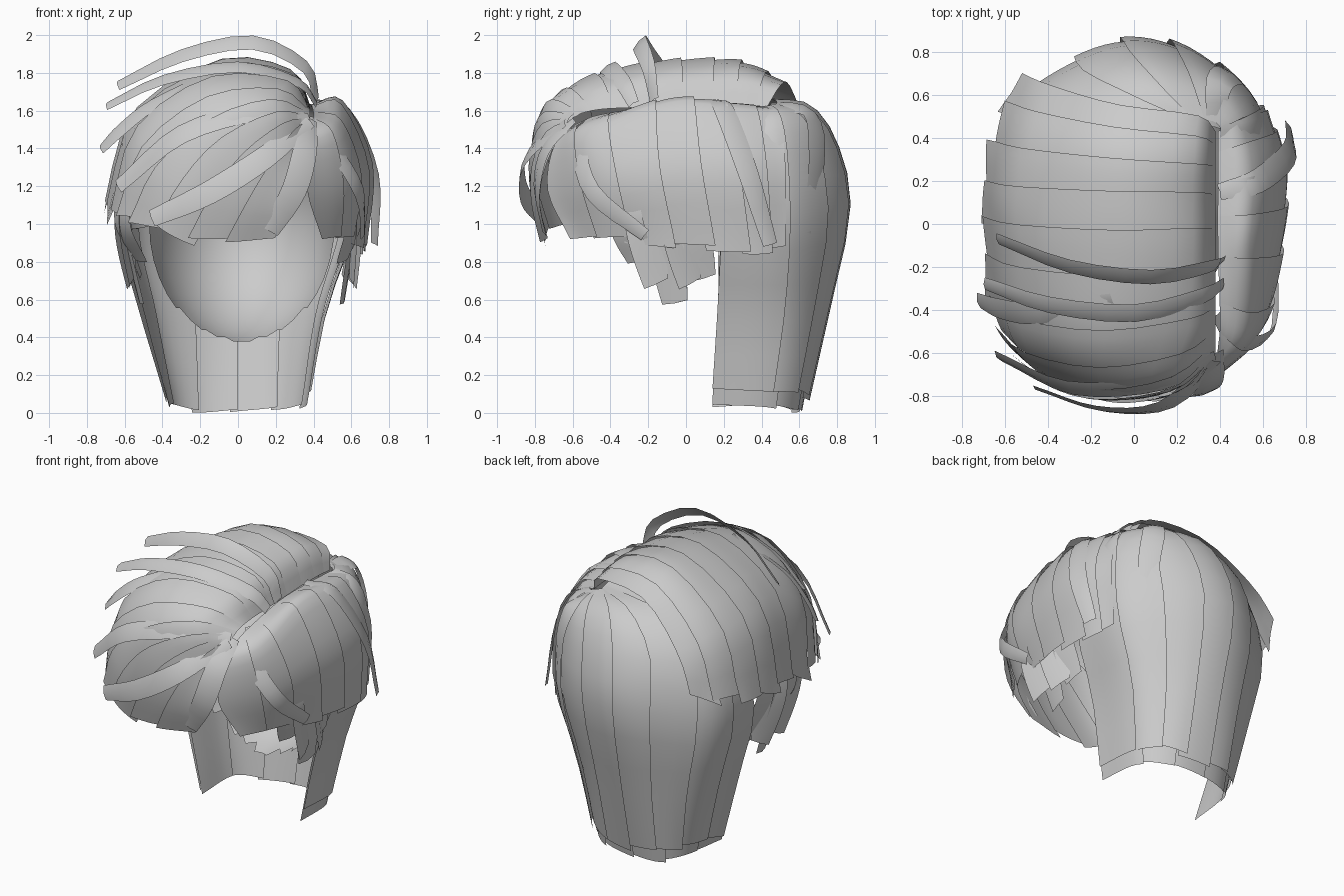
import bpy, bmesh, math, random
from mathutils import Vector

random.seed(4)
MID = Vector((0, 0.05, 1.0))

hair = bpy.data.materials.new("hair grey")
hair.diffuse_color = (0.6, 0.6, 0.6, 1)


def spline(pts, t):
    """Catmull-Rom through pts, t in 0..1 (runs straight on beyond the end)."""
    n = len(pts) - 1
    i = min(max(int(t * n), 0), n - 1)
    f = t * n - i
    a, b = pts[i], pts[i + 1]
    p = pts[i - 1] if i > 0 else a * 2 - b
    q = pts[i + 2] if i + 2 <= n else b * 2 - a
    if f > 1:
        return b + (b - p) * 0.5 * (f - 1)
    return 0.5 * (2 * a + (b - p) * f + (2 * p - 5 * a + 4 * b - q) * f * f
                  + (3 * a - p - 3 * b + q) * f ** 3)


def sheet(name, rows):
    """Grid of points to a smooth open sheet."""
    bm = bmesh.new()
    grid = [[bm.verts.new(p) for p in r] for r in rows]
    for r0, r1 in zip(grid, grid[1:]):
        for k in range(len(r0) - 1):
            bm.faces.new((r0[k], r1[k], r1[k + 1], r0[k + 1]))
    finish(name, bm)


def finish(name, bm):
    for f in bm.faces:
        f.smooth = True
        f.normal_update()
    if sum(f.normal.dot(f.calc_center_median() - MID) for f in bm.faces) < 0:
        bmesh.ops.reverse_faces(bm, faces=bm.faces[:])
    me = bpy.data.meshes.new(name)
    bm.to_mesh(me)
    bm.free()
    me.materials.append(hair)
    ob = bpy.data.objects.new(name, me)
    bpy.context.collection.objects.link(ob)


def locks(name, guides, count, lift=0.025, ragged=0.06, overlap=1.25, start=0.0):
    """Overlapping locks lofted across a fan of guide curves."""
    guides = [[Vector(p) for p in g] for g in guides]
    for s in range(count):
        u0, u1 = s / count, min(1, (s + overlap) / count)
        e0, e1 = 1 + random.uniform(-ragged, ragged), 1 + random.uniform(-ragged, ragged)
        rows = []
        for j in range(13):
            row = []
            for k in range(7):
                f = k / 6
                t = start + j / 12 * (e0 + (e1 - e0) * f - start)
                p = spline([spline(g, t) for g in guides], u0 + (u1 - u0) * f)
                out = (p - MID).normalized()
                row.append(p + out * lift * (f - 0.4) * min(1, t * 4))
            rows.append(row)
        sheet(f"{name}_{s + 1}", rows)


def ribbon(name, pts, width, tilt=0.0):
    """Single loose lock, narrowing a little at both ends."""
    pts = [Vector(p) for p in pts]
    rows = []
    for j in range(13):
        t = j / 12
        p = spline(pts, t)
        tan = (spline(pts, min(1, t + .02)) - spline(pts, max(0, t - .02))).normalized()
        out = (p - MID).normalized()
        side = tan.cross(out).normalized()
        side = (side + out * tilt).normalized()
        w = width * (0.45 + 0.55 * math.sin(math.pi * min(1, t * 0.75 + 0.1)))
        rows.append([p + side * w * f - out * 0.01 * abs(f) for f in (-1, 0, 1)])
    sheet(name, rows)


# Inner cap with a slanted hairline
bm = bmesh.new()
bmesh.ops.create_uvsphere(bm, u_segments=32, v_segments=20, radius=1)
for v in bm.verts:
    v.co = Vector((v.co.x * 0.5 + 0.02, v.co.y * 0.66 + 0.12, v.co.z * 0.63 + 1.0))
cut = [f for f in bm.faces
       if f.calc_center_median().y < 0.25 - max(0, f.calc_center_median().z - 0.95) * 1.3]
bmesh.ops.delete(bm, geom=cut, context='FACES')
finish("inner_cap", bm)

# Back hair, crown to nape, right edge round to left edge
back = [
    [(.40, .40, 1.62), (.52, .38, 1.58), (.62, .30, 1.4), (.63, .20, 1.0), (.48, .17, .55), (.39, .14, .1)],
    [(.40, .45, 1.63), (.50, .49, 1.58), (.57, .53, 1.4), (.58, .55, 1.0), (.44, .52, .55), (.36, .46, .1)],
    [(.36, .48, 1.64), (.37, .62, 1.58), (.34, .73, 1.4), (.30, .79, 1.05), (.24, .70, .55), (.22, .61, .1)],
    [(.30, .47, 1.66), (.15, .65, 1.62), (.05, .79, 1.43), (0, .86, 1.08), (0, .75, .55), (0, .65, .1)],
    [(.30, .46, 1.66), (0, .58, 1.63), (-.23, .69, 1.43), (-.28, .76, 1.05), (-.24, .69, .55), (-.22, .61, .1)],
    [(.30, .42, 1.67), (-.2, .45, 1.63), (-.48, .48, 1.4), (-.56, .52, 1.0), (-.46, .51, .55), (-.36, .46, .1)],
    [(.30, .38, 1.68), (-.25, .32, 1.65), (-.56, .28, 1.4), (-.62, .18, 1.0), (-.51, .17, .55), (-.38, .14, .1)],
]
locks("back_lock", back, 8, 0.03, 0.015, 1.3)

# Under layer at the nape, slightly inside and longest in the middle
nape = [[(x * .95, .14 + (y - .14) * .92, z - (.09 if abs(g[-1][0]) < .3 else .06) * max(0, 1 - z))
         for x, y, z in g[2:]] for g in back]
locks("nape_lock", nape, 6, 0.02, 0.01, 1.2, 0.35)

# Short side of the parting
locks("right_lock", [
    [(.39, -.58, 1.53), (.38, -.70, 1.43), (.37, -.74, 1.18), (.45, -.62, .92)],
    [(.40, -.45, 1.58), (.53, -.51, 1.50), (.61, -.46, 1.22), (.57, -.38, .92)],
    [(.39, -.10, 1.63), (.54, -.10, 1.64), (.69, -.08, 1.3), (.66, 0, .89)],
    [(.39, .20, 1.63), (.55, .22, 1.62), (.70, .28, 1.3), (.66, .34, .86)],
    [(.39, .43, 1.62), (.50, .49, 1.57), (.61, .52, 1.3), (.59, .52, .88)],
], 7, 0.02, 0.025)

# Long side of the parting, fringe first and then over the top
locks("sweep_lock", [
    [(.38, -.60, 1.54), (.36, -.68, 1.46), (.32, -.76, 1.28), (.27, -.78, 1.1), (.20, -.74, .93)],
    [(.38, -.60, 1.56), (.27, -.74, 1.49), (.13, -.81, 1.32), (0, -.81, 1.12), (-.12, -.76, .9)],
    [(.38, -.58, 1.57), (.20, -.75, 1.57), (-.08, -.81, 1.42), (-.28, -.79, 1.18), (-.40, -.72, .94)],
    [(.38, -.54, 1.59), (.18, -.68, 1.67), (-.15, -.74, 1.58), (-.45, -.67, 1.33), (-.59, -.56, 1.03)],
    [(.38, -.42, 1.61), (.25, -.48, 1.74), (-.15, -.54, 1.75), (-.53, -.48, 1.48), (-.66, -.36, 1.05)],
    [(.38, -.15, 1.62), (.27, -.16, 1.80), (-.10, -.18, 1.84), (-.54, -.14, 1.58), (-.70, -.08, 1.07)],
    [(.38, .10, 1.63), (.27, .11, 1.81), (-.10, .11, 1.86), (-.55, .13, 1.57), (-.70, .16, 1.08)],
    [(.38, .30, 1.63), (.28, .31, 1.80), (-.10, .34, 1.83), (-.49, .39, 1.55), (-.64, .43, 1.16)],
    [(.38, .43, 1.62), (.29, .50, 1.73), (-.08, .55, 1.71), (-.39, .64, 1.46), (-.53, .70, 1.22)],
], 12, 0.02, 0.04)

# Ragged locks in front of the ears, both sides
for sx, side, tip in ((1, "right", .56), (-1, "left", .52)):
    for i, (y, z) in enumerate(((-.27, .80), (-.18, .68), (-.08, .58), (0, .68), (.07, .71))):
        ribbon(f"{side}_ear_lock_{i + 1}", [(sx * .60, y - .08, 1.25), (sx * .62, y - .05, 1.0),
                                            (sx * (tip + .05 * (i % 2)), y + .02, z)],
               .1, sx * (.7 if i % 2 else .1))

# Loose locks over the top, fringe and sides
ribbon("top_loose_lock_1", [(.42, -.17, 1.66), (.36, -.2, 1.84), (.08, -.25, 1.97), (-.3, -.2, 1.9), (-.64, -.07, 1.74)], .05, .6)
ribbon("top_loose_lock_2", [(.42, -.28, 1.64), (.32, -.34, 1.76), (0, -.42, 1.84), (-.4, -.38, 1.77), (-.70, -.28, 1.63)], .05, .1)
ribbon("front_loose_lock_1", [(.38, -.62, 1.56), (.12, -.75, 1.6), (-.3, -.77, 1.48), (-.64, -.62, 1.2)], .06)
ribbon("front_loose_lock_2", [(.38, -.64, 1.55), (.15, -.85, 1.36), (-.15, -.87, 1.17), (-.46, -.77, 1.03)], .065)
ribbon("front_loose_lock_3", [(.38, -.6, 1.56), (.36, -.75, 1.4), (.30, -.80, 1.18), (.17, -.76, .96)], .07)
ribbon("left_loose_lock", [(-.1, -.36, 1.82), (-.45, -.42, 1.64), (-.63, -.40, 1.5), (-.73, -.36, 1.4)], .06)
ribbon("right_loose_lock_1", [(.39, -.42, 1.57), (.5, -.56, 1.42), (.65, -.5, 1.17), (.67, -.22, .94)], .05)
ribbon("right_loose_lock_2", [(.4, .15, 1.66), (.58, .2, 1.62), (.73, .33, 1.28), (.73, .45, .89)], .06)
ribbon("back_loose_lock", [(.38, .45, 1.63), (.40, .66, 1.59), (.46, .70, 1.35), (.48, .66, .95)], .07)
